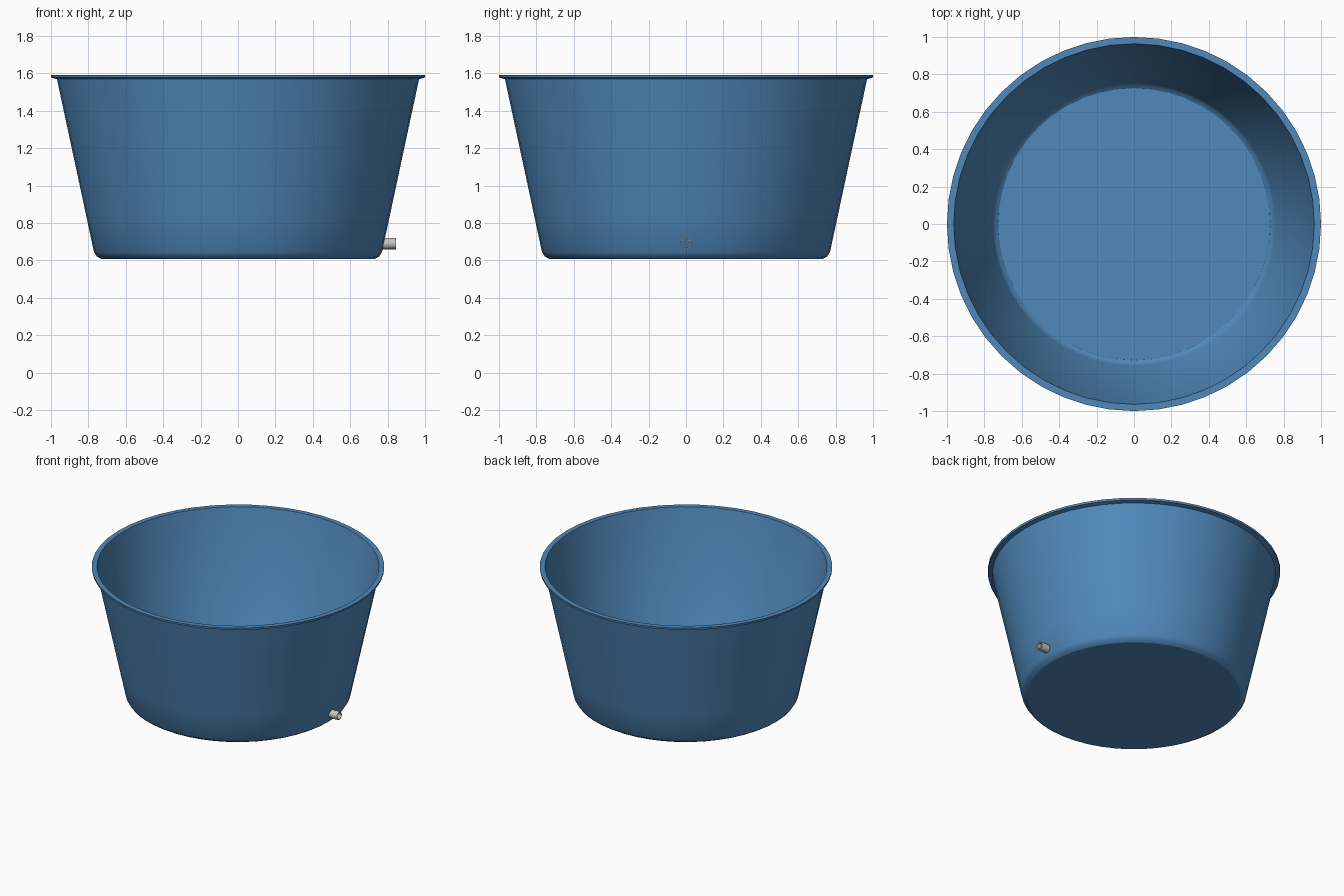
import bpy, bmesh, math

cube = bpy.data.objects.get("Cube")
if cube:
    bpy.data.objects.remove(cube, do_unlink=True)


def make_material(name, rgb, roughness):
    mat = bpy.data.materials.new(name)
    mat.use_nodes = True
    mat.diffuse_color = (*rgb, 1)
    shader = mat.node_tree.nodes["Principled BSDF"]
    shader.inputs["Base Color"].default_value = (*rgb, 1)
    shader.inputs["Roughness"].default_value = roughness
    return mat


def lathe(name, profile, sides, mat, closed=False):
    """Spin a (radius, height) profile around z; radius 0 becomes a pole."""
    bm = bmesh.new()
    verts = [bm.verts.new((r, 0, z)) for r, z in profile]
    pairs = list(zip(verts, verts[1:]))
    if closed:
        pairs.append((verts[-1], verts[0]))
    edges = [bm.edges.new(p) for p in pairs]
    bmesh.ops.spin(bm, geom=verts + edges, cent=(0, 0, 0), axis=(0, 0, 1),
                   angle=math.tau, steps=sides, use_duplicate=False)
    bmesh.ops.remove_doubles(bm, verts=bm.verts, dist=0.0005)
    bmesh.ops.recalc_face_normals(bm, faces=bm.faces)
    mesh = bpy.data.meshes.new(name)
    bm.to_mesh(mesh)
    bm.free()
    mesh.materials.append(mat)
    obj = bpy.data.objects.new(name, mesh)
    bpy.context.collection.objects.link(obj)
    bpy.ops.object.select_all(action="DESELECT")
    obj.select_set(True)
    bpy.context.view_layer.objects.active = obj
    bpy.ops.object.shade_smooth_by_angle(angle=math.radians(30))
    return obj


def wall_radius(z):
    return 0.77 + 0.214 * (z - 0.645)


blue = make_material("tub blue", (0.08, 0.25, 0.5), 0.5)
beige = make_material("pipe beige", (0.6, 0.55, 0.48), 0.4)

# Tub: rounded base, tapered wall with three raised bands, flared rim, plain inside
profile = [(0, 0.607), (0.73, 0.607), (0.755, 0.622), (0.77, 0.645)]
for z in (0.858, 1.105, 1.353):
    for dz, bulge in ((-0.022, 0), (-0.011, 0.014), (0.009, 0.014), (0.021, 0)):
        profile.append((wall_radius(z + dz), z + dz))
profile += [(0.968, 1.57), (0.998, 1.577), (1.0, 1.592), (0.964, 1.592)]
profile += [(0.757, 0.65), (0.745, 0.632), (0.727, 0.62), (0, 0.62)]
lathe("tub", profile, 48, blue)

# Drain pipe: short hollow tube on the +x side
pipe = lathe("drain_pipe", [(0.03, 0), (0.03, 0.073), (0.023, 0.073), (0.023, 0)],
             12, beige, closed=True)
pipe.rotation_euler.y = math.pi / 2
pipe.location = (0.772, 0, 0.69)
